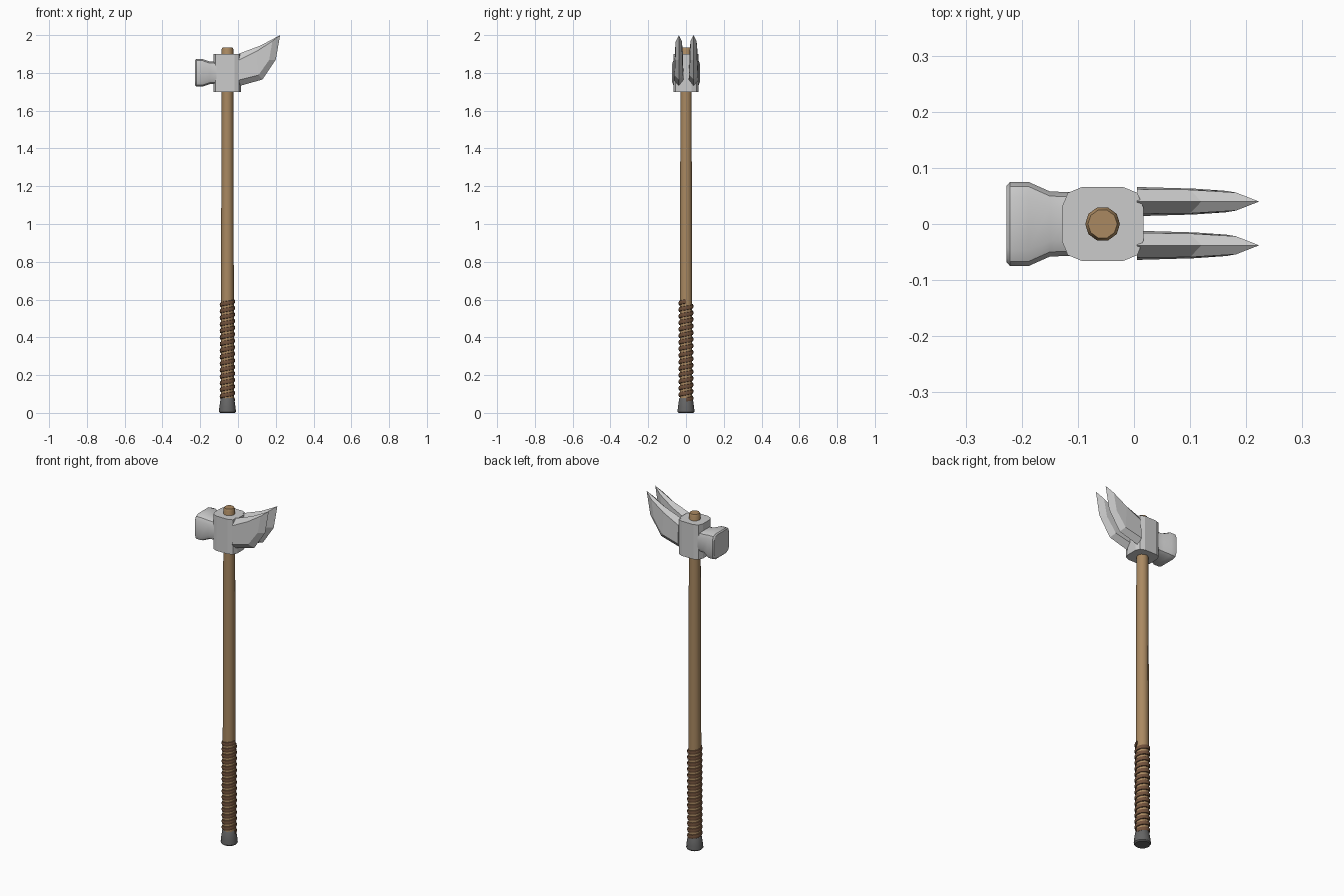
import bpy, bmesh, math

if "Cube" in bpy.data.objects:
    bpy.data.objects.remove(bpy.data.objects["Cube"])

AXIS_X = -0.056   # handle axis
HEAD_Z = 1.80


def material(name, rgb):
    m = bpy.data.materials.new(name)
    m.diffuse_color = (*rgb, 1)
    m.use_nodes = True
    m.node_tree.nodes["Principled BSDF"].inputs["Base Color"].default_value = m.diffuse_color
    return m


def make(name, verts, faces, mat=None, smooth=None):
    me = bpy.data.meshes.new(name)
    me.from_pydata(verts, [], faces)
    bm = bmesh.new()
    bm.from_mesh(me)
    bmesh.ops.recalc_face_normals(bm, faces=bm.faces)
    bm.to_mesh(me)
    bm.free()
    ob = bpy.data.objects.new(name, me)
    bpy.context.collection.objects.link(ob)
    if mat:
        me.materials.append(mat)
    if smooth:
        bpy.ops.object.select_all(action='DESELECT')
        ob.select_set(True)
        bpy.context.view_layer.objects.active = ob
        bpy.ops.object.shade_smooth_by_angle(angle=math.radians(smooth))
    return ob


def loft(name, rings, mat=None, smooth=None):
    """Skin a list of equal-length rings and cap both ends."""
    n = len(rings[0])
    verts = [v for r in rings for v in r]
    faces = [(i * n + j, i * n + (j + 1) % n, (i + 1) * n + (j + 1) % n, (i + 1) * n + j)
             for i in range(len(rings) - 1) for j in range(n)]
    faces += [tuple(range(n)), tuple(range(len(verts) - n, len(verts)))]
    return make(name, verts, faces, mat, smooth)


def circle(r, z, n=10):
    return [(AXIS_X + r * math.cos(2 * math.pi * k / n), r * math.sin(2 * math.pi * k / n), z)
            for k in range(n)]


def rounded_rect(a, b, c):
    """Rectangle of half sizes a, b with two-segment corners of size c."""
    pts = []
    for k, (sx, sy) in enumerate([(1, 1), (-1, 1), (-1, -1), (1, -1)]):
        for t in range(3):
            ang = math.pi / 2 * k + math.pi / 4 * t
            pts.append((sx * (a - c) + c * math.cos(ang), sy * (b - c) + c * math.sin(ang)))
    return pts


wood = material("wood", (0.40, 0.25, 0.12))
leather = material("leather", (0.17, 0.085, 0.045))
iron = material("dark_iron", (0.13, 0.13, 0.13))

# wooden shaft
loft("shaft", [circle(r, z) for r, z in
               [(0.034, 0.03), (0.034, 0.6), (0.031, 1.7), (0.031, 1.925), (0.026, 1.935)]],
     wood, 50)

# pommel cap
loft("pommel", [circle(r, z, 12) for r, z in
                [(0.040, 0.0), (0.045, 0.006), (0.043, 0.03), (0.036, 0.075), (0.033, 0.08)]],
     iron, 40)

# spiral leather wrap
TURNS, STEPS, Z0, Z1 = 15, 14, 0.07, 0.59
section = [(0.031, -0.012), (0.038, -0.010), (0.041, 0.0), (0.038, 0.010), (0.031, 0.012)]
rings = []
for i in range(TURNS * STEPS + 1):
    a = 2 * math.pi * i / STEPS
    z = Z0 + (Z1 - Z0) * i / (TURNS * STEPS)
    rings.append([(AXIS_X + r * math.cos(a), r * math.sin(a), z + dz) for r, dz in section])
loft("grip_wrap", rings, leather, 50)

# head block around the shaft
outline = rounded_rect(0.0725, 0.066, 0.036)
loft("head_block", [[(AXIS_X + x, y, z) for x, y in outline] for z in (1.70, 1.90)])

# hammer poll flaring toward the striking face
rings = []
for x, hy, hz in [(-0.09, 0.056, 0.058), (-0.15, 0.058, 0.060), (-0.188, 0.075, 0.073),
                  (-0.221, 0.075, 0.073), (-0.227, 0.068, 0.067)]:
    rings.append([(x, y, HEAD_Z + z) for y, z in rounded_rect(hy, hz, 0.028)])
loft("hammer_poll", rings, None, 30)

# twin blades: sharp outline plus a raised flat on each side
edge = [(0.005, 1.902), (0.12, 1.945), (0.223, 2.0), (0.20, 1.87), (0.13, 1.765), (0.005, 1.73)]
flat = [(0.005, 1.868, 0.022), (0.10, 1.915, 0.021), (0.182, 1.968, 0.016),
        (0.165, 1.868, 0.019), (0.108, 1.788, 0.023), (0.005, 1.762, 0.026)]
for name, yc in (("blade_back", 0.040), ("blade_front", -0.038)):
    verts = [(x, yc, z) for x, z in edge]
    verts += [(x, yc + t, z) for x, z, t in flat] + [(x, yc - t, z) for x, z, t in flat]
    faces = []
    for o in (6, 12):
        faces += [(i, i + 1, o + i + 1, o + i) for i in range(5)]
        faces += [(o, o + 1, o + 4, o + 5), (o + 1, o + 2, o + 3, o + 4)]
    faces.append((0, 6, 11, 5, 17, 12))
    make(name, verts, faces)
